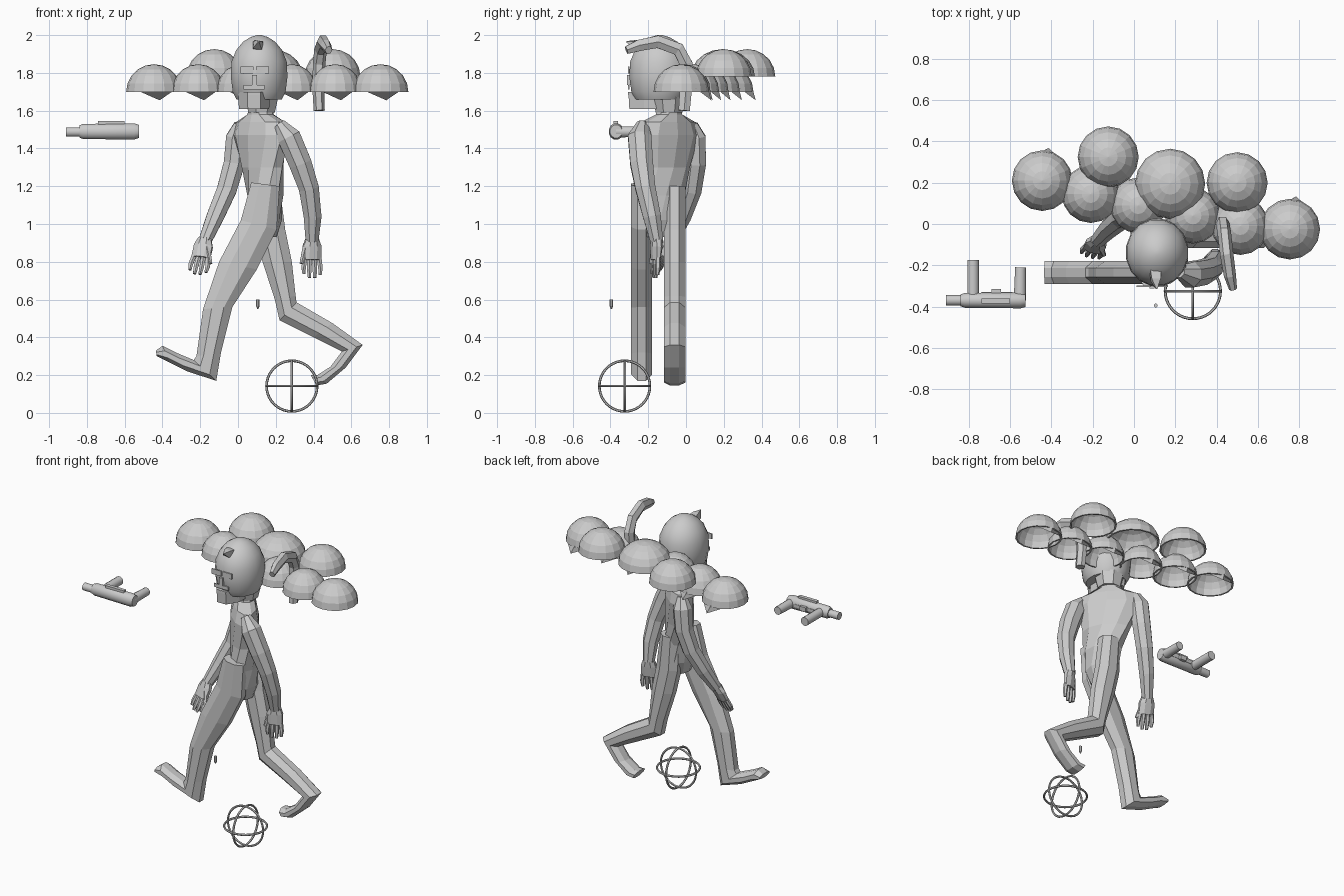
import bpy, bmesh, math
from mathutils import Vector as V

if "Cube" in bpy.data.objects:
    bpy.data.objects.remove(bpy.data.objects["Cube"])

grey = bpy.data.materials.new("plain_grey")
grey.diffuse_color = (0.6, 0.6, 0.6, 1)
grey.use_nodes = True
grey.node_tree.nodes["Principled BSDF"].inputs["Base Color"].default_value = grey.diffuse_color


def finish(name, bm, smooth=None):
    bmesh.ops.recalc_face_normals(bm, faces=bm.faces)
    me = bpy.data.meshes.new(name)
    bm.to_mesh(me)
    bm.free()
    me.materials.append(grey)
    ob = bpy.data.objects.new(name, me)
    bpy.context.collection.objects.link(ob)
    if smooth:
        bpy.ops.object.select_all(action='DESELECT')
        ob.select_set(True)
        bpy.context.view_layer.objects.active = ob
        bpy.ops.object.shade_smooth_by_angle(angle=math.radians(smooth))
    return ob


def loft(name, rings, n=8, smooth=None):
    """Skin a row of oval sections, each (centre, half axis, half axis)."""
    bm = bmesh.new()
    k = 1 / math.cos(math.pi / n)
    rows = []
    for c, u, v in rings:
        angs = [(i + 0.5) * 2 * math.pi / n for i in range(n)]
        rows.append([bm.verts.new(V(c) + (V(u) * math.cos(a) + V(v) * math.sin(a)) * k) for a in angs])
    for a, b in zip(rows, rows[1:]):
        for i in range(n):
            j = (i + 1) % n
            bm.faces.new((a[i], a[j], b[j], b[i]))
    bm.faces.new(rows[0])
    bm.faces.new(rows[-1])
    return finish(name, bm, smooth)


def tube(name, pts, radii, n=8, flat=1.0, ref=(0, 1, 0), smooth=None):
    """Tube along a path, flattened along the ref direction."""
    pts = [V(p) for p in pts]
    rings = []
    for i, p in enumerate(pts):
        t = (pts[min(i + 1, len(pts) - 1)] - pts[max(i - 1, 0)]).normalized()
        u = t.cross(V(ref)).normalized()
        rings.append((p, u * radii[i], t.cross(u) * radii[i] * flat))
    return loft(name, rings, n, smooth)


def box(name, lo, hi):
    lo, hi = V(lo), V(hi)
    bm = bmesh.new()
    bmesh.ops.create_cube(bm, size=1)
    for v in bm.verts:
        v.co = (lo + hi) / 2 + v.co * (hi - lo)
    return finish(name, bm)


# torso, twisting from the hips up to the turned shoulders
torso = []
for z, x, y, w, d, a in ((0.93, .14, -.14, .08, .06, -90), (1.02, .14, -.14, .12, .088, -88),
                         (1.15, .145, -.135, .125, .088, -72), (1.30, .13, -.115, .145, .085, -56),
                         (1.47, .12, -.10, .20, .085, -49), (1.54, .12, -.095, .17, .07, -49),
                         (1.58, .12, -.09, .075, .06, -49), (1.66, .12, -.09, .06, .06, -49)):
    c, s = math.cos(math.radians(a)), math.sin(math.radians(a))
    torso.append(((x, y, z), (c * w, s * w, 0), (-s * d, c * d, 0)))
loft("torso", torso, 10)


# legs with feet, each section given by its two side points in x and z
def leg(name, y, hy, pairs):
    loft(name, [(((a + c) / 2, y, (b + d) / 2), ((c - a) / 2, 0, (d - b) / 2), (0, hy, 0))
                for a, b, c, d in pairs])


leg("leading_leg", -.235, .055, ((.07, 1.22, .22, 1.2), (.015, 1.02, .205, .97), (-.10, .80, .10, .76),
    (-.185, .55, -.03, .56), (-.22, .30, -.09, .32), (-.235, .28, -.115, .17),
    (-.33, .32, -.27, .22), (-.40, .355, -.36, .265), (-.435, .33, -.43, .30)))
leg("trailing_leg", -.06, .057, ((.08, 1.2, .22, 1.2), (.09, .97, .25, .97), (.13, .80, .285, .80),
    (.195, .60, .305, .62), (.22, .49, .31, .585), (.40, .40, .50, .475), (.55, .325, .66, .36),
    (.49, .245, .57, .24), (.42, .20, .47, .155), (.385, .20, .415, .145)))


# arms and hands
def hand(name, wrist, d, wide):
    w, d, wide = V(wrist), V(d).normalized(), V(wide).normalized()
    thin = d.cross(wide).normalized()
    loft(name + "_palm", [(w + d * s, wide * a, thin * b) for s, a, b in
                          ((0, .035, .03), (.04, .05, .028), (.11, .05, .022))])
    for i in range(4):
        o = wide * (i - 1.5) * .026
        base, ln = w + d * .10 + o, (.085, .105, .105, .09)[i]
        tube(name + "_finger", [base, base + d * ln * .6 + o * .2, base + d * ln + o * .15],
             (.013, .012, .008), 6)


tube("left_arm", [(.22, -.23, 1.53), (.27, -.245, 1.46), (.33, -.235, 1.32), (.375, -.215, 1.19),
                  (.395, -.18, 1.04), (.392, -.155, .91)], (.03, .062, .06, .053, .047, .034))
hand("left_hand", (.392, -.155, .92), (.0, -.05, -1), (.95, .3, 0))
tube("right_arm", [(.01, .03, 1.53), (-.005, .045, 1.46), (-.02, .05, 1.32), (-.06, .03, 1.18),
                   (-.12, -.02, 1.04), (-.175, -.08, .91)], (.03, .058, .056, .052, .046, .034))
hand("right_hand", (-.175, -.08, .92), (-.22, -.42, -1), (.9, -.25, -.1))
for nm, p, q in (("left_thumb", (.36, -.165, .89), (.335, -.185, .79)),
                 ("right_thumb", (-.165, -.11, .88), (-.145, -.15, .79))):
    tube(nm, [p, q], (.016, .009), 6)

# helmeted head
loft("helmet", [((.112, -.138, z), (r, 0, 0), (0, r * 1.08, 0)) for z, r in
     ((1.66, .12), (1.70, .14), (1.78, .15), (1.86, .146), (1.92, .122), (1.965, .085),
      (1.99, .045), (2.0, .012))], 16, 25)
loft("jaw", [((.085, -.165, 1.61), (.08, 0, 0), (0, .135, 0)), ((.085, -.165, 1.70), (.085, 0, 0), (0, .14, 0))], 8)
loft("collar", [((.125, -.09, 1.59), (.07, 0, 0), (0, .07, 0)), ((.125, -.09, 1.68), (.09, 0, 0), (0, .09, 0))], 8)
tube("crest_horn", [(.105, -.20, 1.93), (.105, -.27, 1.95), (.11, -.315, 1.965)], (.03, .022, .003), 4)
for nm, x, z, w, h in (("left_eye", .13, 1.815, .035, .018), ("right_eye", .048, 1.815, .035, .018),
                       ("moustache", .085, 1.725, .055, .012), ("mouth", .085, 1.69, .035, .008)):
    box(nm, (x - w, -.306, z - h), (x + w, -.298, z + h))
box("nose", (.075, -.312, 1.735), (.10, -.285, 1.79))


# cloud of hollow domes, the lower ones with a torn flap at the back
def dome(name, x, y, z, r, h, flap):
    bm = bmesh.new()
    n, m = 16, 5
    for rad, hh, inner in ((r, h, False), (r * .93, h * .93, True)):
        rows = [[bm.verts.new((x + rad * math.cos(e) * math.cos(a), y + rad * math.cos(e) * math.sin(a),
                               z + hh * math.sin(e))) for a in (2 * math.pi * i / n for i in range(n))]
                for e in (math.pi / 2 * k / m for k in range(m))]
        top = bm.verts.new((x, y, z + hh))
        for i in range(n):
            j = (i + 1) % n
            for a, b in zip(rows, rows[1:]):
                bm.faces.new((a[i], a[j], b[j], b[i]))
            bm.faces.new((rows[-1][i], rows[-1][j], top))
        if inner:
            for i in range(n):
                j = (i + 1) % n
                bm.faces.new((outer[i], outer[j], rows[0][j], rows[0][i]))
        outer = rows[0]
    finish(name, bm)
    if flap:
        bm = bmesh.new()
        a, b, c, d = [bm.verts.new(p) for p in ((x - r * .8, y + r * .5, z + .02), (x + r * .85, y + r * .5, z + .02),
                                                (x + .03, y + r * 1.08, z - .045), (x, y + r * .95, z + .03))]
        for f in ((a, b, c), (a, c, d), (b, d, c), (a, d, b)):
            bm.faces.new(f)
        finish(name + "_flap", bm)


for x, y, r, low in ((-.445, .21, .147, 1), (-.21, .145, .14, 1), (-.125, .325, .148, 0), (.02, .09, .135, 1),
                     (.175, .195, .17, 0), (.50, .20, .148, 0), (.285, .04, .135, 1), (.515, -.01, .14, 1),
                     (.755, -.025, .147, 1)):
    dome("cloud_dome", x, y, 1.70 if low else 1.78, r, .146, low)

# curved handle standing beside the head
tube("curved_handle", [(.43, -.01, 1.60), (.425, .0, 1.72), (.43, .0, 1.85), (.437, -.04, 1.925),
                       (.45, -.15, 1.965), (.465, -.25, 1.945), (.48, -.315, 1.92)],
     (.03, .032, .034, .034, .033, .03, .02), 6, .85, (1, 0, 0))

# floating blaster
tube("blaster_body", [(-.84, -.37, 1.49), (-.82, -.37, 1.49), (-.55, -.37, 1.49), (-.525, -.37, 1.49)],
     (.032, .04, .043, .035), 12, .9, smooth=35)
tube("blaster_barrel", [(-.91, -.37, 1.487), (-.82, -.37, 1.487)], (.025, .025), 12, smooth=35)
tube("front_grip", [(-.78, -.36, 1.488), (-.78, -.175, 1.488)], (.028, .028), 12, ref=(0, 0, 1), smooth=35)
tube("rear_grip", [(-.553, -.37, 1.488), (-.55, -.21, 1.488)], (.03, .026), 12, ref=(0, 0, 1), smooth=35)
box("blaster_rail", (-.74, -.385, 1.528), (-.60, -.36, 1.545))
box("trigger", (-.69, -.34, 1.475), (-.645, -.315, 1.505))
box("trigger_guard", (-.74, -.345, 1.48), (-.59, -.33, 1.50))

# small pellet
tube("pellet", [(.105, -.395, .55), (.105, -.395, .565), (.105, -.395, .60)], (.003, .009, .009), 8)

# three crossed rings
for rot in ((0, 0, 0), (math.pi / 2, 0, 0), (0, math.pi / 2, 0)):
    bpy.ops.mesh.primitive_torus_add(major_segments=40, minor_segments=6, major_radius=.134, minor_radius=.007,
                                     location=(.285, -.325, .142), rotation=rot)
    ob = bpy.context.object
    ob.name = "crossed_ring"
    ob.data.materials.append(grey)
    bpy.ops.object.shade_smooth_by_angle()
